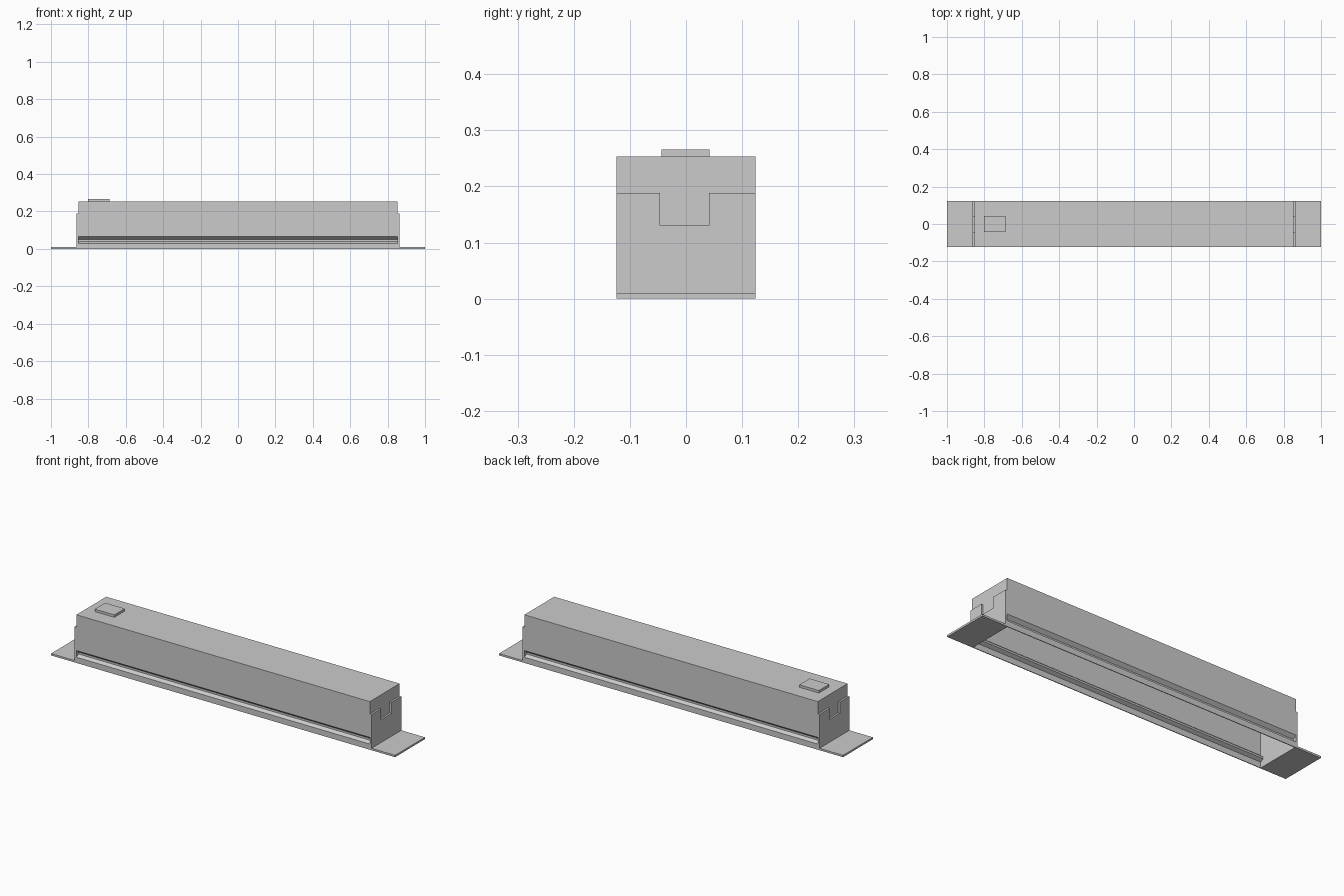
import bpy, bmesh
from mathutils import Vector

if "Cube" in bpy.data.objects:
    bpy.data.objects.remove(bpy.data.objects["Cube"])


def finish(name, bm):
    bmesh.ops.remove_doubles(bm, verts=bm.verts, dist=0.0001)
    bmesh.ops.recalc_face_normals(bm, faces=bm.faces)
    mesh = bpy.data.meshes.new(name)
    bm.to_mesh(mesh)
    bm.free()
    ob = bpy.data.objects.new(name, mesh)
    bpy.context.collection.objects.link(ob)
    return ob


def prism(bm, points, direction):
    """Extrude a closed outline along a direction."""
    face = bm.faces.new([bm.verts.new(p) for p in points])
    new = bmesh.ops.extrude_face_region(bm, geom=[face])["geom"]
    verts = [g for g in new if isinstance(g, bmesh.types.BMVert)]
    bmesh.ops.translate(bm, verts=verts, vec=Vector(direction))


W, H, L = 0.124, 0.253, 0.853
T = 0.004

# Channel housing: inverted trough with a pinched groove along each side
half = [(W, 0.0), (W, 0.03), (W - 0.018, 0.04), (W - 0.018, 0.05), (W, 0.065), (W, H)]
inner = [(y - T, z) for y, z in half[:-1]] + [(W - T, H - T)]
outline = half + [(-y, z) for y, z in reversed(half)]
outline += [(-y, z) for y, z in inner] + [(y, z) for y, z in reversed(inner)]
bm = bmesh.new()
prism(bm, [(-L, y, z) for y, z in outline], (2 * L, 0, 0))
finish("channel_housing", bm)

# End caps closing the trough, following its side profile
cap = half + [(-y, z) for y, z in reversed(half)]
for side, label in ((-1, "left"), (1, "right")):
    bm = bmesh.new()
    prism(bm, [(side * (L - T), y * 0.998, z * 0.998) for y, z in cap], (side * T, 0, 0))
    finish(label + "_end_cap", bm)

# L-shaped mounting brackets: notched upright plus floor flange
notch = [(-W, 0.0), (W, 0.0), (W, 0.188), (0.041, 0.188), (0.041, 0.13),
         (-0.046, 0.13), (-0.046, 0.188), (-W, 0.188)]
for side, label in ((-1, "left"), (1, "right")):
    bm = bmesh.new()
    prism(bm, [(side * L, y, z) for y, z in notch], (side * 0.01, 0, 0))
    finish(label + "_bracket_upright", bm)
    bm = bmesh.new()
    x0, x1 = side * 0.861, side * 1.0
    prism(bm, [(x0, -W, 0), (x1, -W, 0), (x1, W, 0), (x0, W, 0)], (0, 0, 0.01))
    finish(label + "_bracket_flange", bm)

# Raised button on the top
bm = bmesh.new()
prism(bm, [(-0.802, -0.044, H - 0.002), (-0.688, -0.044, H - 0.002),
           (-0.688, 0.042, H - 0.002), (-0.802, 0.042, H - 0.002)], (0, 0, 0.015))
finish("top_button", bm)
